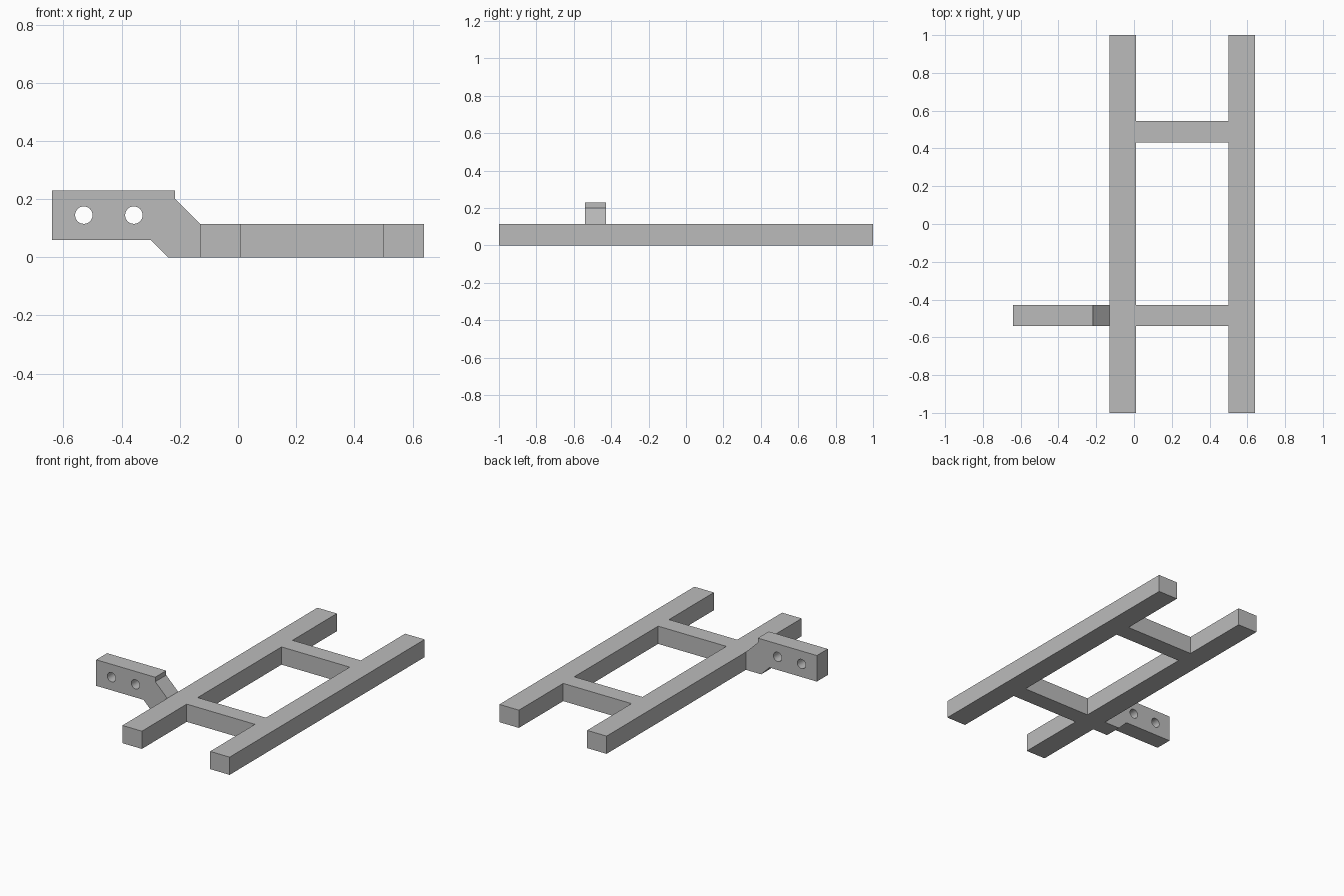
import bpy
import bmesh
import math

default = bpy.data.objects.get("Cube")
if default:
    bpy.data.objects.remove(default, do_unlink=True)

grey = bpy.data.materials.new("plain_grey")
grey.use_nodes = True
COLOUR = (0.5, 0.5, 0.5, 1)
grey.diffuse_color = COLOUR
grey.node_tree.nodes["Principled BSDF"].inputs["Base Color"].default_value = COLOUR

HEIGHT = 0.115
ARM_Y = (-0.54, -0.428)


def finish(name, bm):
    """Turn a bmesh into a named grey object."""
    bmesh.ops.recalc_face_normals(bm, faces=bm.faces[:])
    mesh = bpy.data.meshes.new(name)
    bm.to_mesh(mesh)
    bm.free()
    mesh.materials.append(grey)
    obj = bpy.data.objects.new(name, mesh)
    bpy.context.collection.objects.link(obj)
    return obj


def extrude(bm, vector):
    """Give thickness to the flat faces in a bmesh."""
    result = bmesh.ops.extrude_face_region(bm, geom=bm.faces[:], use_keep_orig=True)
    verts = [g for g in result["geom"] if isinstance(g, bmesh.types.BMVert)]
    bmesh.ops.translate(bm, verts=verts, vec=vector)


# Ladder frame: two long rails and two crossbars as one solid
xs = [-0.13, 0.01, 0.5, 0.64]
ys = [-1, *ARM_Y, 0.432, 0.545, 1]
bm = bmesh.new()
grid = [[bm.verts.new((x, y, 0)) for y in ys] for x in xs]
for i in range(len(xs) - 1):
    for j in range(len(ys) - 1):
        is_rail = i != 1
        is_crossbar = j in (1, 3)
        if is_rail or is_crossbar:
            bm.faces.new((grid[i][j], grid[i + 1][j],
                          grid[i + 1][j + 1], grid[i][j + 1]))
bmesh.ops.delete(bm, geom=[v for v in bm.verts if not v.link_faces], context='VERTS')
extrude(bm, (0, 0, HEIGHT))
finish("ladder_frame", bm)

# Side bracket: stepped profile extruded along y
profile = [(-0.64, 0.06), (-0.3, 0.06), (-0.24, 0), (-0.13, 0),
           (-0.13, HEIGHT), (-0.216, 0.2), (-0.216, 0.229), (-0.64, 0.229)]
bm = bmesh.new()
bm.faces.new([bm.verts.new((x, ARM_Y[0], z)) for x, z in profile])
extrude(bm, (0, ARM_Y[1] - ARM_Y[0], 0))
bracket = finish("side_bracket", bm)

# Two bolt holes through the bracket
for x in (-0.53, -0.358):
    bpy.ops.mesh.primitive_cylinder_add(
        vertices=32, radius=0.03, depth=0.3,
        location=(x, sum(ARM_Y) / 2, 0.145), rotation=(math.pi / 2, 0, 0))
    cutter = bpy.context.object
    cutter.name = "bolt_hole_cutter"
    cutter.data.materials.append(grey)
    cutter.hide_render = True
    cutter.hide_set(True)
    hole = bracket.modifiers.new("bolt_hole", 'BOOLEAN')
    hole.operation = 'DIFFERENCE'
    hole.solver = 'EXACT'
    hole.object = cutter
